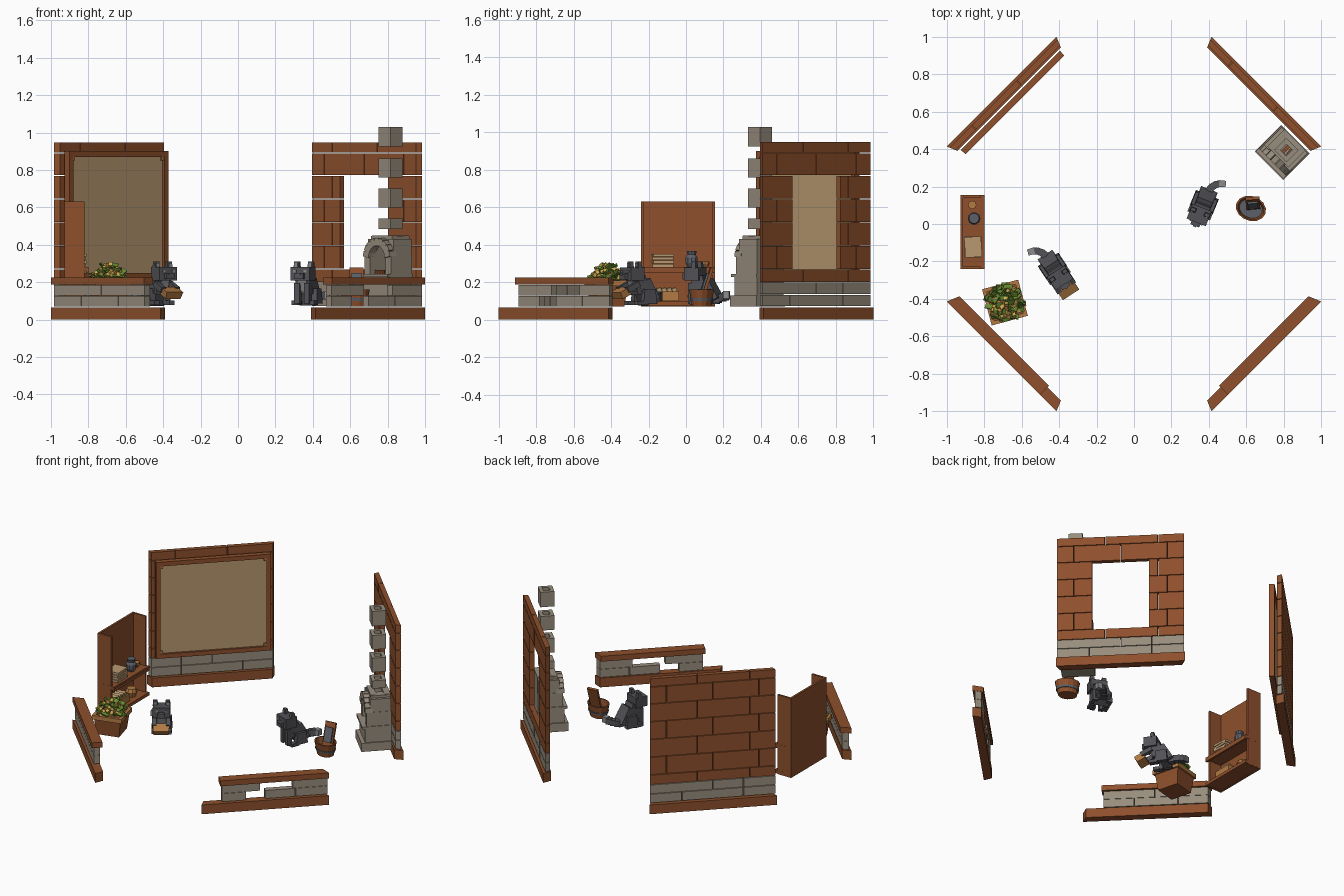
import bpy, bmesh, math, random
from math import radians, cos, sin, pi
from mathutils import Matrix, Vector

random.seed(4)
old = bpy.data.objects.get("Cube")
if old:
    bpy.data.objects.remove(old)


def linear(c):
    c /= 255
    return c / 12.92 if c < 0.04 else ((c + 0.055) / 1.055) ** 2.4


def material(name, *rgb):
    m = bpy.data.materials.new(name)
    m.use_nodes = True
    col = [linear(c) for c in rgb] + [1]
    m.diffuse_color = col
    m.node_tree.nodes["Principled BSDF"].inputs["Base Color"].default_value = col
    return m


NAMES = ["wood", "light_wood", "stone", "canvas", "fur", "light_fur", "leaf", "corn", "metal"]
RGB = [(142, 80, 44), (178, 122, 68), (152, 141, 126), (184, 153, 112), (82, 82, 87),
       (140, 138, 138), (104, 138, 48), (206, 172, 80), (92, 96, 104)]
MATS = [material(n, *c) for n, c in zip(NAMES, RGB)]


class Part:
    """Collects simple solids into one object."""

    def __init__(self, name, loc=(0, 0, 0), turn=0):
        self.name, self.loc, self.turn = name, loc, turn
        self.bm = bmesh.new()

    def paint(self, verts, mat):
        for f in {f for v in verts for f in v.link_faces}:
            f.material_index = NAMES.index(mat)

    def box(self, mat, center, size, tilt=(0, 0, 0), taper=1):
        vs = bmesh.ops.create_cube(self.bm, size=1)["verts"]
        rot = Matrix.Rotation(radians(tilt[2]), 4, "Z") @ Matrix.Rotation(radians(tilt[1]), 4, "Y") \
            @ Matrix.Rotation(radians(tilt[0]), 4, "X")
        for v in vs:
            k = taper if v.co.z > 0 else 1
            p = Vector((v.co.x * size[0] * k, v.co.y * size[1] * k, v.co.z * size[2]))
            v.co = rot @ p + Vector(center)
        self.paint(vs, mat)

    def lathe(self, mat, profile, center, sx=1, sy=1, n=12):
        rings = [[self.bm.verts.new((center[0] + r * sx * cos(2 * pi * i / n),
                                     center[1] + r * sy * sin(2 * pi * i / n), center[2] + z))
                  for i in range(n)] for r, z in profile]
        for a, b in zip(rings, rings[1:]):
            for i in range(n):
                j = (i + 1) % n
                self.bm.faces.new((a[i], a[j], b[j], b[i]))
        self.bm.faces.new(rings[0][::-1])
        self.bm.faces.new(rings[-1])
        self.paint([v for r in rings for v in r], mat)

    def side(self, mat, s0, s1, a0, a1, z0, z1):
        """Block on an octagon side: along s, from apothem a0 to a1, mitred at the corners."""
        vs = bmesh.ops.create_cube(self.bm, size=1)["verts"]
        for v in vs:
            a = a1 if v.co.x > 0 else a0
            end = a * math.tan(pi / 8)
            s = max(-end, min(end, s1 if v.co.y > 0 else s0))
            v.co = (a, s, z1 if v.co.z > 0 else z0)
        self.paint(vs, mat)

    def done(self):
        bmesh.ops.recalc_face_normals(self.bm, faces=self.bm.faces)
        me = bpy.data.meshes.new(self.name)
        self.bm.to_mesh(me)
        self.bm.free()
        for m in MATS:
            me.materials.append(m)
        ob = bpy.data.objects.new(self.name, me)
        ob.location, ob.rotation_euler.z = self.loc, radians(self.turn)
        bpy.context.collection.objects.link(ob)
        return ob


GAP = 0.002
FLOOR = 0.07


def course(p, mat, s0, s1, z0, z1, joints, a0=0.953, a1=0.985):
    cuts = [s0] + [j for j in joints if s0 < j < s1] + [s1]
    for a, b in zip(cuts, cuts[1:]):
        p.side(mat, a + GAP, b - GAP, a0, a1, z0 + GAP, z1 - GAP)


# Tall walls: stone footing, plank courses, optional window opening
def tall_wall(name, turn, window):
    p = Part(name, turn=turn)
    p.side("wood", -1, 1, 0.945, 1, 0, 0.065)
    for i in range(2):
        z = FLOOR + i * 0.065
        course(p, "stone", -0.5, 0.5, z, z + 0.065, [-0.2 + i * 0.2, 0.2])
    levels = [0.2, 0.27, 0.395, 0.52, 0.645, 0.77, 0.89, 0.95]
    for i, (z0, z1) in enumerate(zip(levels, levels[1:])):
        joints = [-0.3, 0, 0.3] if i % 2 else [-0.1, 0.24]
        if window and 0.25 < z0 < 0.7:
            course(p, "wood", -0.5, -0.18, z0, z1, joints)
            course(p, "wood", 0.18, 0.5, z0, z1, joints)
        else:
            course(p, "wood", -0.5, 0.5, z0, z1, joints)
    p.done()


tall_wall("window_wall", 45, True)
tall_wall("screen_wall", 135, False)

# Framed canvas in front of the screen wall
p = Part("canvas_screen", turn=135)
p.side("canvas", -0.35, 0.35, 0.915, 0.925, 0.24, 0.88)
for z in (0.235, 0.885):
    p.side("wood", -0.375, 0.375, 0.9, 0.935, z - 0.015, z + 0.015)
for s in (-0.36, 0.36):
    p.side("wood", s - 0.015, s + 0.015, 0.9, 0.935, 0.25, 0.87)
    for z in (0.26, 0.86):
        k = s * 0.94
        p.side("light_wood", k - 0.01, k + 0.01, 0.905, 0.915, z - 0.01, z + 0.01)
p.done()


# Low walls: beam, two stone courses, shortened cap
def low_wall(name, turn, cap, rows):
    p = Part(name, turn=turn)
    p.side("wood", -1, 1, 0.945, 1, 0, 0.065)
    p.side("wood", *cap, 0.932, 1, 0.187, 0.225)
    for i, row in enumerate(rows):
        z = FLOOR + i * 0.059
        for s0, s1 in row:
            p.side("stone", s0 + GAP, s1 - GAP, 0.945, 0.985, z, z + 0.057)
    p.done()


low_wall("low_wall_left", -45, (-0.29, 0.5),
         [[(-0.28, -0.12), (0, 0.2), (0.2, 0.5)], [(-0.28, -0.03), (0.18, 0.5)]])
low_wall("low_wall_right", 225, (-0.5, 0.29),
         [[(-0.5, -0.2), (-0.2, 0.08), (0.08, 0.28)], [(-0.5, -0.05), (-0.05, 0.28)]])

# Stone oven with arched mouth
p = Part("oven", (0.8, 0.39, FLOOR), -45)
p.box("stone", (0, -0.01, 0.03), (0.215, 0.2, 0.06))
p.box("stone", (0, 0, 0.11), (0.2, 0.17, 0.1))
p.box("stone", (0, -0.01, 0.165), (0.21, 0.19, 0.016))
for x in (-0.08, 0.08):
    p.box("stone", (x, 0.005, 0.22), (0.04, 0.16, 0.1))
    p.box("stone", (x * 0.97, 0.015, 0.315), (0.04, 0.135, 0.09))
p.box("stone", (0, 0.07, 0.265), (0.16, 0.03, 0.19))
for i in range(9):
    a = pi * (i + 0.5) / 9
    p.box("stone", (0.08 * cos(a), -0.06, 0.265 + 0.08 * sin(a)), (0.042, 0.05, 0.03),
          (0, -math.degrees(a), 0))
for x in (-0.052, 0.052):
    p.box("stone", (x, 0.02, 0.365), (0.055, 0.13, 0.024))
for y in (-0.025, 0.065):
    p.box("stone", (0, y, 0.368), (0.15, 0.04, 0.024))
for x in (-0.03, 0, 0.03):
    p.box("wood", (x, 0, 0.185), (0.018, 0.1, 0.022), (0, 0, x * 300))
p.done()

# Separate hollow chimney blocks
p = Part("chimney", (0.815, 0.395, 0), 45)
for z0, z1 in ((0.485, 0.54), (0.6, 0.7), (0.76, 0.86), (0.925, 1.03)):
    for k in (-0.034, 0.034):
        p.box("stone", (k, 0, (z0 + z1) / 2), (0.024, 0.092, z1 - z0))
        p.box("stone", (0, k, (z0 + z1) / 2), (0.046, 0.024, z1 - z0))
p.done()

# Shelf cabinet with its goods
p = Part("shelf", (-0.865, -0.043, FLOOR))
p.box("wood", (-0.056, 0, 0.28), (0.014, 0.395, 0.56))
for y in (-0.19, 0.19):
    p.box("wood", (-0.007, y, 0.28), (0.1, 0.014, 0.56))
for z in (0.015, 0.2):
    p.box("wood", (0.004, 0, z), (0.122, 0.395, 0.022))
p.box("wood", (0.06, 0, 0.19), (0.014, 0.395, 0.02))
for i in range(4):
    p.box("canvas", (0.005, -0.08, 0.22 + i * 0.018), (0.09, 0.11, 0.015), (0, 0, i % 2 * 4))
p.lathe("metal", [(0.022, 0), (0.034, 0.02), (0.034, 0.05), (0.024, 0.065), (0.028, 0.085)],
        (0.01, 0.073, 0.212), n=10)
p.lathe("light_wood", [(0.016, 0), (0.023, 0.015), (0.023, 0.03)], (0, 0.145, 0.212), n=8)
for x in (-0.035, 0.04):
    p.box("light_wood", (x, -0.06, 0.055), (0.01, 0.13, 0.05))
for y in (-0.12, 0):
    p.box("light_wood", (0, y, 0.055), (0.075, 0.01, 0.05))
for i in range(4):
    p.box("canvas", (0, -0.1 + i * 0.027, 0.075), (0.06, 0.024, 0.05), (20, 0, 10))
p.lathe("light_wood", [(0.03, 0), (0.04, 0.03), (0.03, 0.055)], (0, 0.09, 0.026), n=8)
p.done()

# Flared planter full of leaves and cobs
p = Part("planter", (-0.69, -0.42, FLOOR), 15)
p.box("wood", (0, 0, 0.06), (0.15, 0.15, 0.12), taper=1.2)
for k in (-0.09, 0.09):
    p.box("light_wood", (k, 0, 0.125), (0.02, 0.2, 0.03))
    p.box("light_wood", (0, k, 0.125), (0.16, 0.02, 0.03))
for i in range(80):
    r, a = 0.092 * math.sqrt(random.random()), random.uniform(0, 2 * pi)
    z = 0.145 + 0.07 * (1 - (r / 0.092) ** 2) + random.uniform(-0.01, 0.012)
    spin = [random.uniform(-45, 45) for _ in range(3)]
    if i % 2:
        p.box("leaf", (r * cos(a), r * sin(a), z), (0.05, 0.028, 0.008), spin)
    else:
        p.box("corn", (r * cos(a), r * sin(a), z), (0.02, 0.02, 0.022), spin)
p.done()

# Oval wash tub and board
p = Part("wash_tub", (0.625, 0.083, FLOOR), -20)
p.lathe("wood", [(0.75, 0), (1, 0.09), (0.88, 0.09), (0.75, 0.04)], (0, 0, 0), 0.083, 0.066, 14)
p.lathe("metal", [(0.87, 0.03), (0.91, 0.045)], (0, 0, 0), 0.085, 0.068, 14)
p.box("wood", (0, 0.03, 0.125), (0.075, 0.016, 0.17), (-18, 0, 25))
p.box("metal", (0.004, 0.02, 0.13), (0.055, 0.014, 0.1), (-18, 0, 25))
p.done()


# Sitting blocky animals
def animal(name, loc, turn, tail_side, tray):
    p = Part(name, loc, turn)
    p.box("fur", (0, 0.035, 0.07), (0.095, 0.09, 0.12), (28, 0, 0), 0.9)
    p.box("fur", (0, -0.01, 0.105), (0.085, 0.07, 0.09), (15, 0, 0))
    p.box("light_fur", (0, -0.048, 0.1), (0.05, 0.008, 0.06), (15, 0, 0))
    p.box("fur", (0, -0.045, 0.165), (0.11, 0.085, 0.07))
    p.box("fur", (0, -0.095, 0.152), (0.05, 0.025, 0.032))
    p.box("metal", (0, -0.109, 0.162), (0.018, 0.008, 0.01))
    for x in (-1, 1):
        p.box("fur", (x * 0.04, -0.03, 0.212), (0.034, 0.024, 0.036), taper=0.8)
        p.box("light_fur", (x * 0.04, -0.044, 0.212), (0.018, 0.006, 0.022))
        p.box("light_fur", (x * 0.03, -0.089, 0.178), (0.016, 0.006, 0.012))
        p.box("fur", (x * 0.048, 0.03, 0.045), (0.036, 0.085, 0.08), taper=0.8)
        p.box("fur", (x * 0.048, -0.02, 0.01), (0.034, 0.06, 0.022))
        if tray:
            p.box("fur", (x * 0.045, -0.07, 0.095), (0.028, 0.08, 0.03), (25, 0, 0))
        else:
            p.box("fur", (x * 0.028, -0.05, 0.06), (0.03, 0.034, 0.11))
    for i in range(5):
        a = i * 0.32
        p.box("fur" if i < 4 else "light_fur",
              (tail_side * 0.075 * (1 - cos(a)), 0.085 + 0.075 * sin(a), 0.03 + i * 0.006),
              (0.042 - 0.002 * i, 0.036, 0.04), (0, 0, -tail_side * math.degrees(a)))
    if tray:
        p.box("light_wood", (0, -0.115, 0.062), (0.095, 0.06, 0.04), (25, 0, 0), 1.1)
    p.done()


animal("animal_by_tub", (0.365, 0.09, FLOOR + 0.01), -22, 1, False)
animal("animal_with_tray", (-0.42, -0.25, FLOOR + 0.01), 33, -1, True)
